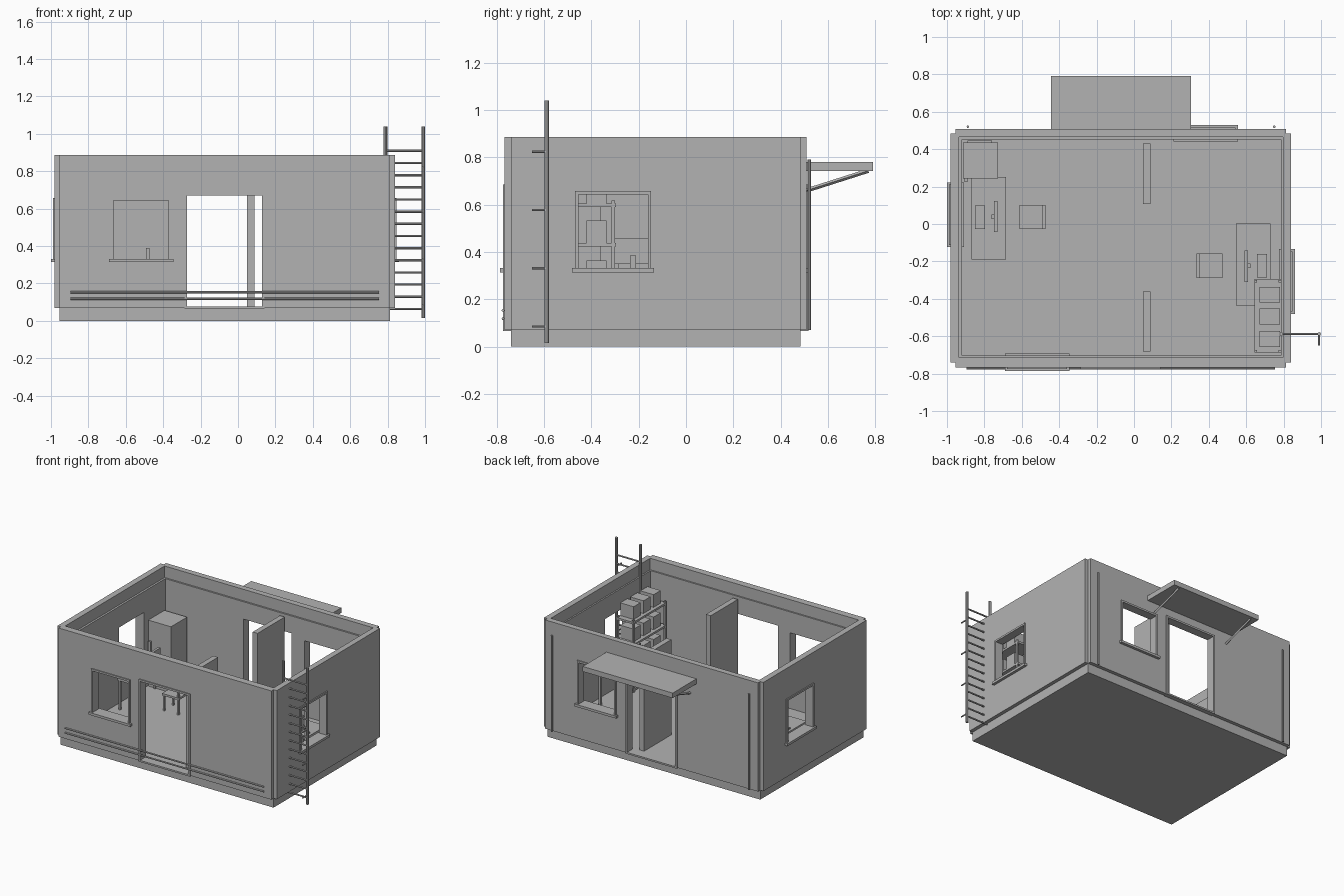
import bpy, bmesh, math
from mathutils import Vector

if "Cube" in bpy.data.objects:
    bpy.data.objects.remove(bpy.data.objects["Cube"], do_unlink=True)

grey = bpy.data.materials.new("plain_grey")
grey.use_nodes = True
grey.diffuse_color = (0.45, 0.45, 0.45, 1)
grey.node_tree.nodes["Principled BSDF"].inputs["Base Color"].default_value = (0.45, 0.45, 0.45, 1)


def finish(name, bm):
    bmesh.ops.recalc_face_normals(bm, faces=bm.faces)
    mesh = bpy.data.meshes.new(name)
    bm.to_mesh(mesh)
    bm.free()
    mesh.materials.append(grey)
    obj = bpy.data.objects.new(name, mesh)
    bpy.context.collection.objects.link(obj)
    return obj


def add_box(bm, xs, ys, zs):
    verts = bmesh.ops.create_cube(bm, size=1)["verts"]
    for v in verts:
        for i, (a, b) in enumerate((xs, ys, zs)):
            v.co[i] = (a + b) / 2 + v.co[i] * (b - a)


def boxes(name, *parts):
    bm = bmesh.new()
    for part in parts:
        add_box(bm, *part)
    return finish(name, bm)


def rod(name, start, end, radius, sides=8):
    a, b = Vector(start), Vector(end)
    bm = bmesh.new()
    bmesh.ops.create_cone(bm, cap_ends=True, segments=sides, radius1=radius,
                          radius2=radius, depth=(b - a).length)
    turn = (b - a).to_track_quat('Z', 'Y').to_matrix()
    for v in bm.verts:
        v.co = turn @ v.co + (a + b) / 2
    return finish(name, bm)


FLOOR, TOP, LEDGE = 0.075, 0.886, 0.80

# Foundation and floor
boxes("foundation", ((-0.955, 0.813), (-0.74, 0.483), (0, FLOOR)))

# Wall shell with notched corners
x0, x1, y0, y1, n = -0.98, 0.84, -0.766, 0.509, 0.026
outline = []
for sx, sy in ((0, 0), (1, 0), (1, 1), (0, 1)):
    x, y = (x0, x1)[sx], (y0, y1)[sy]
    ix, iy = x + (n, -n)[sx], y + (n, -n)[sy]
    corner = [(x, iy), (ix, iy), (ix, y)]
    outline += corner if sx == sy else corner[::-1]
bm = bmesh.new()
face = bm.faces.new([bm.verts.new((x, y, 0.07)) for x, y in outline])
up = bmesh.ops.extrude_face_region(bm, geom=[face])["geom"]
for v in up:
    if isinstance(v, bmesh.types.BMVert):
        v.co.z = TOP
walls = finish("walls", bm)


# Each wall: along axis, outward sign, outer face, inner face
WALLS = {"front": (0, -1, 0.766, 0.703), "back": (0, 1, 0.509, 0.452),
         "left": (1, -1, 0.98, 0.92), "right": (1, 1, 0.84, 0.786)}


def on_wall(wall, u, depth, z):
    axis, sign = WALLS[wall][:2]
    d = tuple(sorted((sign * depth[0], sign * depth[1])))
    return (u, d, z) if axis == 0 else (d, u, z)


def opening(name, wall, centre, half, low, high, sill):
    """Frame an opening and return the box that cuts it."""
    outer, inner = WALLS[wall][2:]
    w, out = 0.014, (outer - 0.02, outer + 0.008)
    parts = [on_wall(wall, (centre - half - w, centre + half + w), out, (high, high + w))]
    for s in (-1, 1):
        u = sorted((centre + s * half, centre + s * (half + w)))
        parts.append(on_wall(wall, tuple(u), out, (low, high)))
    if sill:
        u = (centre - half - 0.026, centre + half + 0.026)
        parts.append(on_wall(wall, u, (inner - 0.011, outer + 0.02), (low - 0.018, low)))
    else:
        u = (centre - half - w, centre + half + w)
        parts.append(on_wall(wall, u, (inner, outer + 0.008), (low - 0.012, low)))
    boxes(name, *parts)
    return on_wall(wall, (centre - half, centre + half),
                   (inner - 0.05, outer + 0.05), (low - 0.005, high))


# Room space, upper ledge and all openings
cuts = [((-0.92, 0.786), (-0.703, 0.452), (0, 1)),
        ((-0.935, 0.797), (-0.714, 0.465), (LEDGE, 1))]
for wall, centre in (("front", -0.518), ("back", 0.383), ("left", 0.05), ("right", -0.308)):
    cuts.append(opening(wall + "_window_frame", wall, centre, 0.147, 0.332, 0.643, True))
for wall in ("front", "back"):
    cuts.append(opening(wall + "_door_frame", wall, -0.072, 0.2, 0.078, 0.67, False))

for cut in cuts:
    cutter = boxes("cutter", cut)
    cutter.hide_render = True
    mod = walls.modifiers.new("cut", 'BOOLEAN')
    mod.operation, mod.solver, mod.object = 'DIFFERENCE', 'EXACT', cutter
    bpy.context.view_layer.objects.active = walls
    bpy.ops.object.modifier_apply(modifier=mod.name)
    bpy.data.objects.remove(cutter, do_unlink=True)

# Interior partitions
for name, ys in (("back_partition", (0.107, 0.43)), ("front_partition", (-0.682, -0.36))):
    boxes(name, ((0.047, 0.087), ys, (FLOOR, 0.79)))

# Canopy over the back door with two braces
boxes("canopy", ((-0.443, 0.305), (0.509, 0.79), (0.742, 0.78)))
for side in (-1, 1):
    x = -0.07 + side * 0.32
    rod("canopy_brace", (x, 0.51, 0.66), (x, 0.77, 0.743), 0.009, 4)

# Pipes along the front and down the back
for z in (0.118, 0.153):
    rod("front_pipe", (-0.895, -0.773, z), (0.755, -0.773, z), 0.006)
for x in (-0.888, 0.75):
    rod("back_pipe", (x, 0.52, 0.07), (x, 0.52, 0.79), 0.007)

# Ladder on the right side
for x in (0.788, 0.99):
    rod("ladder_rail", (x, -0.588, 0.015), (x, -0.588, 1.04), 0.01)
for i in range(14):
    z = 0.064 + 0.065 * i
    rod("ladder_rung", (0.788, -0.588, z), (0.99, -0.588, z), 0.006)
for i in range(4):
    z = 0.085 + 0.246 * i
    rod("ladder_bracket", (0.99, -0.65, z), (0.99, -0.588, z), 0.005)

# Storage rack with boxes
rack = [(px, py, (FLOOR, 0.617)) for px in ((0.645, 0.657), (0.773, 0.785))
        for py in ((-0.688, -0.674), (-0.314, -0.3))]
cartons = []
for i in range(4):
    top = 0.101 + 0.168 * i
    rack.append(((0.645, 0.785), (-0.688, -0.295), (top - 0.015, top)))
    for y in (-0.615, -0.495, -0.378):
        cartons.append(((0.67, 0.78), (y - 0.042, y + 0.042), (top, top + 0.095)))
boxes("storage_rack", *rack)
boxes("cartons", *cartons)

# Tall cabinet with rear panel and handle
boxes("cabinet", ((-0.915, -0.727), (0.243, 0.435), (FLOOR, 0.57)),
      ((-0.89, -0.76), (0.435, 0.447), (0.12, 0.54)),
      ((-0.909, -0.888), (0.228, 0.243), (0.3, 0.42)))


# Workstation: desk, screen, computer and chair, turned towards +x or -x
def workstation(side, cx, cy, face):
    def part(x, y, z):
        xs = sorted((cx + face * x[0], cx + face * x[1]))
        return (tuple(xs), (cy + face * y[0], cy + face * y[1]) if face > 0
                else (cy - y[1], cy - y[0]), z)

    desk = [part((-0.093, 0.093), (-0.225, 0.215), (0.295, 0.31))]
    desk += [part(x, y, (FLOOR, 0.295)) for x in ((-0.088, -0.073), (0.073, 0.088))
             for y in ((-0.22, -0.205), (0.195, 0.21))]
    boxes(side + "_desk", *desk)
    boxes(side + "_monitor",
          part((0.028, 0.046), (-0.08, 0.088), (0.35, 0.457)),
          part((0.015, 0.028), (-0.01, 0.014), (0.31, 0.385)),
          part((-0.01, 0.05), (-0.03, 0.034), (0.31, 0.316)))
    boxes(side + "_desk_unit", part((-0.073, -0.02), (-0.062, 0.064), (0.31, 0.32)))
    chair = [part((0.165, 0.305), (-0.064, 0.066), (0.19, 0.205)),
             part((0.284, 0.304), (-0.064, 0.066), (0.28, 0.39))]
    for y in ((-0.06, -0.047), (0.049, 0.062)):
        chair += [part((0.17, 0.183), y, (FLOOR, 0.19)),
                  part((0.288, 0.301), y, (FLOOR, 0.28))]
    boxes(side + "_chair", *chair)


workstation("left", -0.777, 0.036, 1)
workstation("right", 0.638, -0.222, -1)
